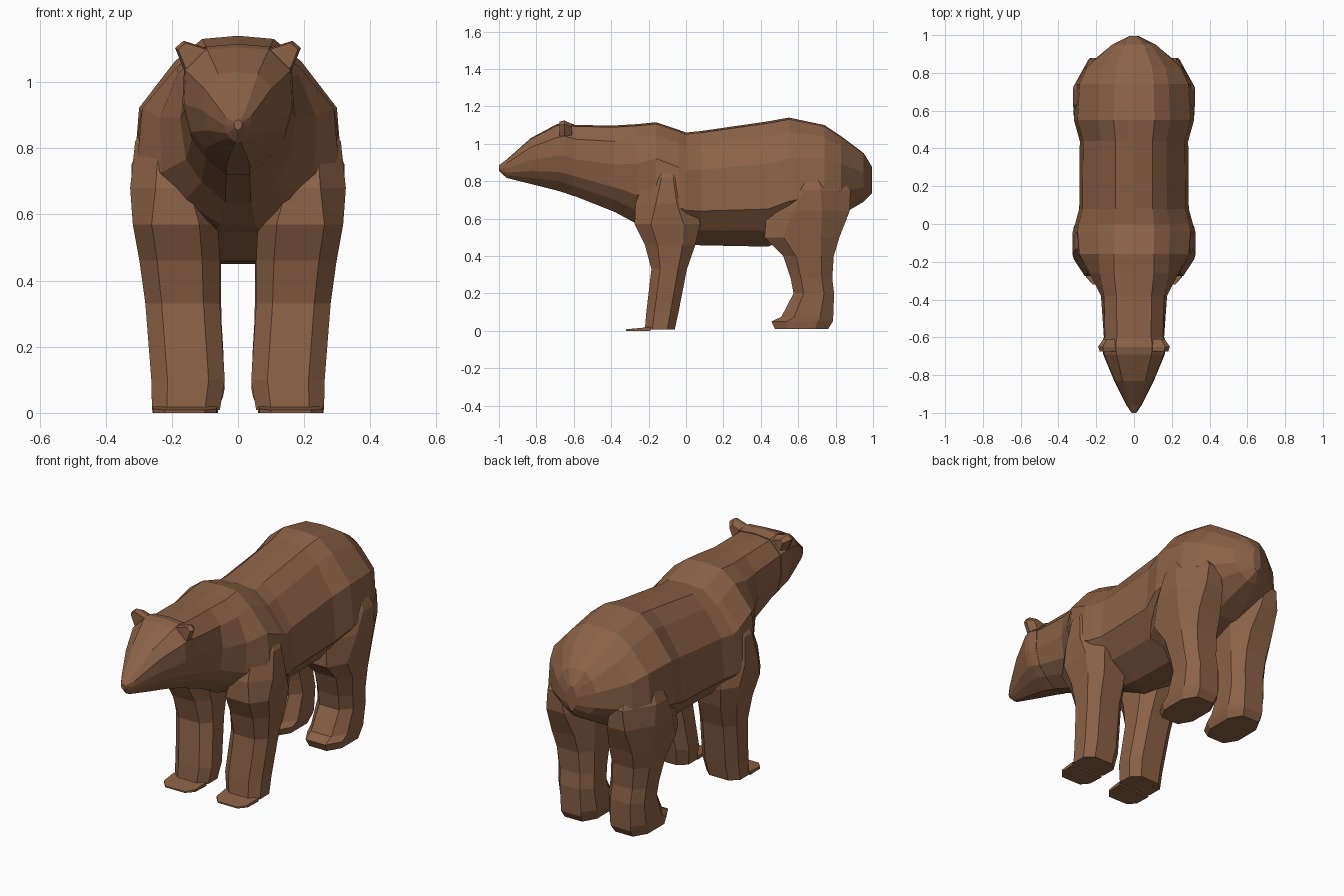
import bpy, bmesh

fur = bpy.data.materials.new("brown fur")
fur.diffuse_color = (0.262, 0.122, 0.062, 1)


def loft(name, rings):
    """Skin a list of equal-length point rings into a closed flat-shaded object."""
    bm = bmesh.new()
    loops = [[bm.verts.new(p) for p in ring] for ring in rings]
    n = len(rings[0])
    for a, b in zip(loops, loops[1:]):
        for i in range(n):
            j = (i + 1) % n
            bm.faces.new((a[i], a[j], b[j], b[i]))
    bm.faces.new(loops[0])
    bm.faces.new(loops[-1])
    bmesh.ops.remove_doubles(bm, verts=bm.verts, dist=0.0005)
    bmesh.ops.recalc_face_normals(bm, faces=bm.faces)
    me = bpy.data.meshes.new(name)
    bm.to_mesh(me)
    bm.free()
    me.materials.append(fur)
    ob = bpy.data.objects.new(name, me)
    bpy.context.collection.objects.link(ob)
    return ob


# half cross-sections as (width fraction, height fraction)
TORSO = [(.34, .985), (.60, .88), (.94, .66), (1, .30), (.70, .13), (.22, 0)]
HEAD = [(.57, .98), (.97, .80), (1, .52), (.86, .28), (.60, .14), (.22, 0)]


def section(y, top, bot, w, k):
    """Body ring at y; k blends from torso shape (0) to head shape (1)."""
    half = [((a + (c - a) * k) * w, bot + (b + (d - b) * k) * (top - bot))
            for (a, b), (c, d) in zip(TORSO, HEAD)]
    right = [(x, y, z) for x, z in half]
    left = [(-x, y, z) for x, z in reversed(half)]
    return [(0, y, top)] + right + [(0, y, bot)] + left


# body: neck to rump (y, top, bottom, half width, head blend)
loft("body", [section(*s) for s in (
    (-.62, 1.10, .73, .158, 1), (-.38, 1.098, .635, .177, .8),
    (-.26, 1.105, .57, .245, .4), (-.16, 1.115, .545, .308, 0),
    (-.04, 1.075, .485, .318, 0), (0, 1.06, .465, .312, 0),
    (.08, 1.068, .457, .29, 0),
    (.44, 1.12, .45, .287, 0), (.55, 1.14, .50, .318, 0),
    (.74, 1.10, .57, .306, 0), (.83, 1.04, .62, .262, .1),
    (.95, .95, .69, .12, .4), (.995, .875, .735, .025, .5))])

# head: muzzle to back of skull
loft("head", [section(*s) for s in (
    (-1.0, .885, .855, .012, 1), (-.96, .915, .818, .04, 1),
    (-.83, 1.03, .785, .105, 1), (-.69, 1.105, .75, .163, 1),
    (-.65, 1.115, .738, .168, 1), (-.60, 1.105, .72, .162, 1))])


def leg_ring(s, z, y0, y1, x0, x1, c=.22):
    """Chamfered rectangle at height z, on side s; c is the chamfer share."""
    cx, cy = (x1 - x0) * c, (y1 - y0) * (c + .03)
    pts = [(x0 + cx, y0), (x1 - cx, y0), (x1, y0 + cy), (x1, y1 - cy),
           (x1 - cx, y1), (x0 + cx, y1), (x0, y1 - cy), (x0, y0 + cy)]
    return [(s * x, y, z) for x, y in pts]


# legs (height, front, back, inner, outer, chamfer)
FRONT = [(.008, -.22, -.06, .055, .26), (.10, -.212, -.04, .04, .262),
         (.33, -.185, .005, .055, .28), (.46, -.22, .05, .055, .298),
         (.57, -.275, .075, .06, .318), (.68, -.27, .06, .07, .326, .3),
         (.82, -.22, .02, .10, .311, .34), (.92, -.18, -.02, .10, .25, .34)]
HIND = [(.01, .475, .76, .06, .25), (.05, .457, .785, .045, .258),
        (.075, .51, .787, .04, .26), (.20, .575, .792, .045, .262),
        (.28, .56, .782, .05, .268), (.40, .52, .79, .052, .285),
        (.50, .42, .82, .05, .30), (.64, .43, .875, .05, .32, .3),
        (.75, .47, .88, .06, .322, .36), (.86, .53, .80, .08, .28, .38)]

for s, side in ((1, "left"), (-1, "right")):
    loft("front_leg_" + side, [leg_ring(s, *r) for r in FRONT])
    loft("hind_leg_" + side, [leg_ring(s, *r) for r in HIND])
    # thin front toes
    loft("front_toes_" + side, [
        [(s * x, y, z) for x, z in ((a, 0), (b, 0), (b, t), (a, t))]
        for y, a, b, t in ((-.32, .10, .22, .008), (-.28, .065, .255, .012),
                           (-.19, .06, .258, .02))])
    # ears: flared plates, thinner toward the back
    ear = ((.085, 1.06), (.095, 1.103), (.165, 1.125), (.19, 1.103), (.165, 1.04))
    loft("ear_" + side, [[(s * (.1 + (x - .1) * f), y, 1.06 + (z - 1.06) * f)
                          for x, z in ear]
                         for y, f in ((-.675, .9), (-.65, 1), (-.61, .7))])
